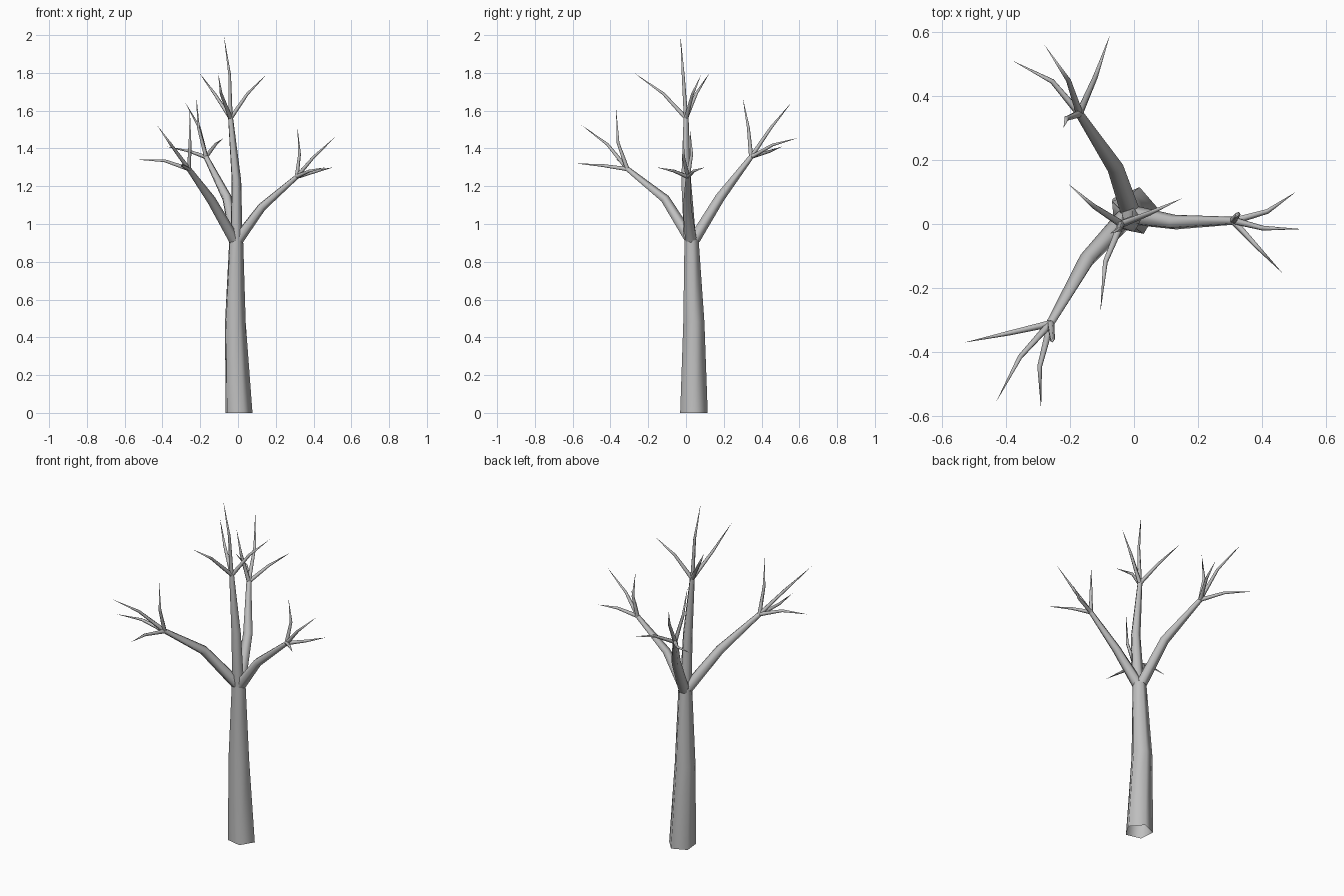
import bpy
import bmesh
from math import cos, sin, pi, radians
from mathutils import Vector

cube = bpy.data.objects.get("Cube")
if cube:
    bpy.data.objects.remove(cube, do_unlink=True)

# Single bark colour
bark = bpy.data.materials.new("grey_bark")
bark.use_nodes = True
colour = (0.52, 0.52, 0.52, 1)
bark.diffuse_color = colour
bsdf = next(n for n in bark.node_tree.nodes if n.type == 'BSDF_PRINCIPLED')
bsdf.inputs["Base Color"].default_value = colour
bsdf.inputs["Roughness"].default_value = 0.9


def tube(name, path, radii, sides=5, phase=0.0, level=False, pointed=False):
    """Tapered tube along a path; level keeps every ring horizontal."""
    pts = [Vector(p) for p in path]
    bm = bmesh.new()
    rings = []
    for i, p in enumerate(pts):
        if pointed and i == len(pts) - 1:
            break
        along = pts[min(i + 1, len(pts) - 1)] - pts[max(i - 1, 0)]
        turn = Vector((0, 0, 1)).rotation_difference(Vector((0, 0, 1)) if level else along)
        ring = []
        for k in range(sides):
            a = phase + 2 * pi * k / sides
            ring.append(bm.verts.new(p + turn @ Vector((cos(a), sin(a), 0)) * radii[i]))
        rings.append(ring)
    for low, high in zip(rings, rings[1:]):
        for k in range(sides):
            n = (k + 1) % sides
            bm.faces.new((low[k], low[n], high[n], high[k])).smooth = True
    last = rings[-1]
    if pointed:
        tip = bm.verts.new(pts[-1])
        for k in range(sides):
            bm.faces.new((last[k], last[(k + 1) % sides], tip)).smooth = True
    else:
        bm.faces.new(last)
    mesh = bpy.data.meshes.new(name)
    bm.to_mesh(mesh)
    bm.free()
    mesh.materials.append(bark)
    obj = bpy.data.objects.new(name, mesh)
    bpy.context.collection.objects.link(obj)
    return obj


def limb(name, path, radii, twigs):
    """A bent limb whose end splits into bent, pointed twigs."""
    tube(name + "_limb", path, radii, phase=radians(5))
    for i, (bend, tip) in enumerate(twigs, 1):
        tube(f"{name}_twig_{i}", (path[-1], bend, tip), (0.012, 0.008),
             sides=5, pointed=True)


# Trunk, open underneath
tube("trunk", [(0, 0.04, 0), (-0.018, 0.04, 0.48), (-0.012, 0.028, 0.93)],
     (0.077, 0.059, 0.039), phase=radians(5), level=True)

# Upright leader
limb("top", [(-0.01, 0.02, 0.92), (-0.01, 0, 1.23), (-0.04, 0, 1.56)],
     (0.034, 0.027, 0.014), [
         ((-0.045, -0.015, 1.79), (-0.075, -0.03, 2)),
         ((-0.125, 0.055, 1.69), (-0.205, 0.125, 1.8)),
         ((-0.09, -0.12, 1.69), (-0.105, -0.275, 1.8)),
         ((0.05, 0.035, 1.69), (0.15, 0.08, 1.79))])

# Limb reaching to the left side
limb("left", [(0, 0.025, 0.92), (0.125, 0.005, 1.09), (0.31, 0.01, 1.25)],
     (0.032, 0.024, 0.013), [
         ((0.325, 0.03, 1.37), (0.315, 0.02, 1.51)),
         ((0.4, -0.013, 1.355), (0.525, -0.016, 1.47)),
         ((0.417, 0.04, 1.28), (0.505, 0.1, 1.3)),
         ((0.377, -0.063, 1.28), (0.465, -0.155, 1.3))])

# Limb reaching forward and right
limb("front", [(-0.025, 0.02, 0.92), (-0.145, -0.11, 1.13), (-0.26, -0.31, 1.29)],
     (0.032, 0.026, 0.014), [
         ((-0.255, -0.36, 1.43), (-0.255, -0.37, 1.61)),
         ((-0.355, -0.415, 1.42), (-0.43, -0.555, 1.525)),
         ((-0.295, -0.445, 1.31), (-0.29, -0.58, 1.32)),
         ((-0.39, -0.34, 1.335), (-0.53, -0.37, 1.34))])

# Limb reaching backward and right
limb("back", [(-0.015, 0.045, 0.92), (-0.06, 0.18, 1.14), (-0.17, 0.345, 1.355)],
     (0.032, 0.027, 0.014), [
         ((-0.21, 0.33, 1.51), (-0.22, 0.3, 1.67)),
         ((-0.205, 0.45, 1.51), (-0.28, 0.56, 1.645)),
         ((-0.12, 0.46, 1.42), (-0.075, 0.59, 1.455)),
         ((-0.255, 0.445, 1.385), (-0.38, 0.51, 1.41))])
